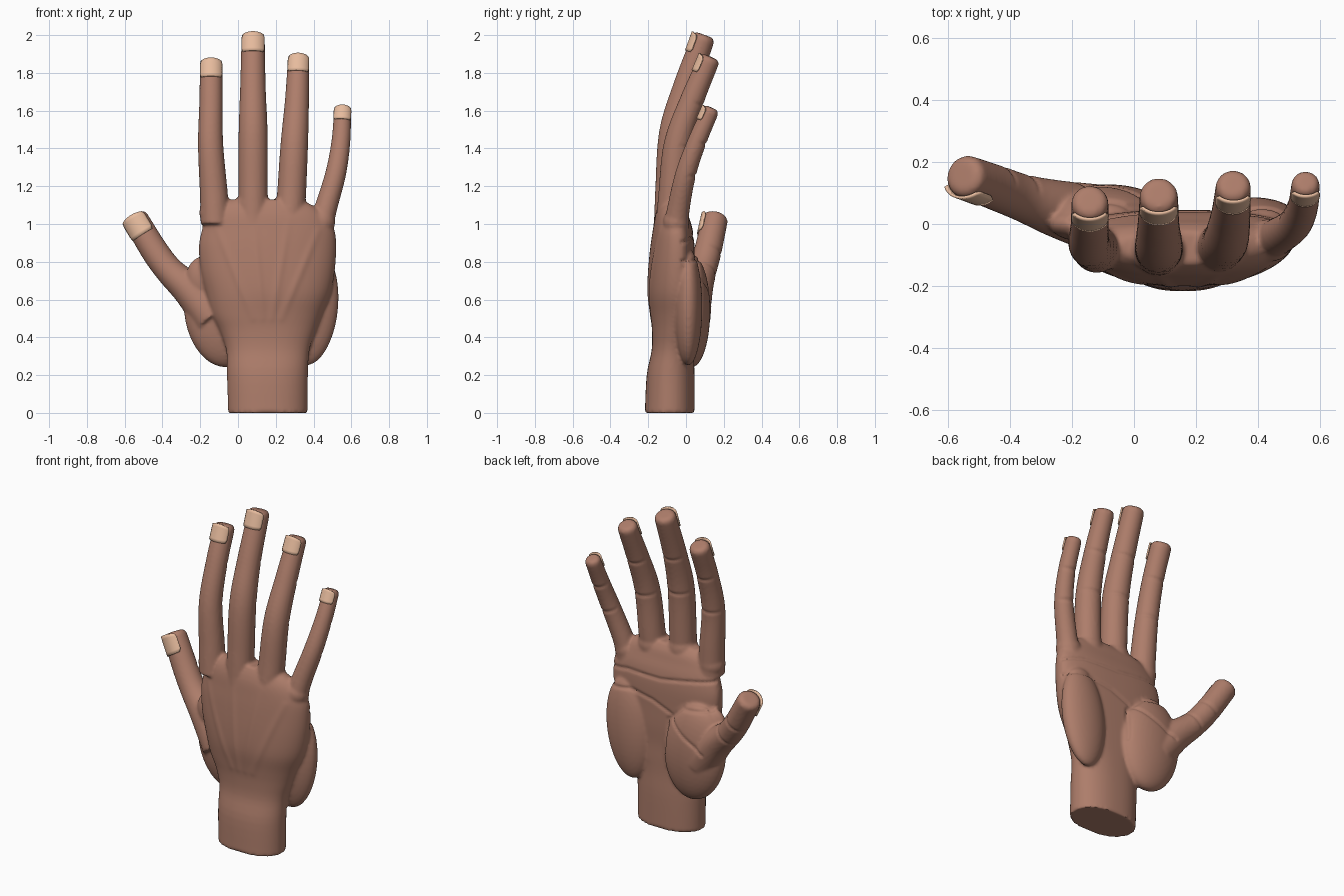
import bpy, bmesh, math
from mathutils import Vector, Matrix

if "Cube" in bpy.data.objects:
    bpy.data.objects.remove(bpy.data.objects["Cube"])

def material(name, col):
    m = bpy.data.materials.new(name)
    m.diffuse_color = (*col, 1)
    m.use_nodes = True
    m.node_tree.nodes["Principled BSDF"].inputs["Base Color"].default_value = m.diffuse_color
    return m

SKIN = material("skin", (0.42, 0.205, 0.145))
NAIL = material("nail", (0.80, 0.50, 0.34))

def add_object(name, bm, mat):
    me = bpy.data.meshes.new(name)
    bm.to_mesh(me)
    bm.free()
    me.materials.append(mat)
    ob = bpy.data.objects.new(name, me)
    bpy.context.collection.objects.link(ob)
    return ob

def loft(bm, rings):
    loops = [[bm.verts.new(p) for p in r] for r in rings]
    n = len(loops[0])
    for a, b in zip(loops, loops[1:]):
        for i in range(n):
            bm.faces.new((a[i], a[(i + 1) % n], b[(i + 1) % n], b[i]))
    bm.faces.new(loops[0][::-1])
    bm.faces.new(loops[-1])

def ellipsoid(bm, centre, radii, tilt=0, turn=0):
    mat = (Matrix.Translation(centre) @ Matrix.Rotation(tilt, 4, 'Y')
           @ Matrix.Rotation(turn, 4, 'Z') @ Matrix.Diagonal((*radii, 1)))
    bmesh.ops.create_uvsphere(bm, u_segments=40, v_segments=24, radius=1, matrix=mat)

def spline(pts, steps=8):
    """Catmull-Rom through tuples of any length."""
    p = [[2 * a - b for a, b in zip(pts[0], pts[1])], *pts,
         [2 * a - b for a, b in zip(pts[-1], pts[-2])]]
    out = []
    for i in range(1, len(p) - 2):
        for s in range(steps):
            t = s / steps
            out.append([0.5 * (2 * b + (c - a) * t + (2 * a - 5 * b + 4 * c - d) * t * t
                        + (3 * b - a - 3 * c + d) * t ** 3)
                        for a, b, c, d in zip(*p[i - 1:i + 3])])
    return out + [list(pts[-1])]

def frame(t, dorsal):
    t = t.normalized()
    d = (dorsal - t * dorsal.dot(t)).normalized()
    return t, d, t.cross(d)

# Digits: (x, y, z, radius) from base to tip, and the direction the nail faces
BACK = Vector((0, -1, 0))
DIGITS = {
    "index": ([(-0.12, -0.08, 1.0, .078), (-0.128, -0.075, 1.16, .074), (-0.145, -0.062, 1.42, .067),
               (-0.143, -0.005, 1.65, .062), (-0.142, 0.066, 1.835, .060)], BACK),
    "middle": ([(0.08, -0.09, 1.0, .08), (0.08, -0.085, 1.18, .078), (0.08, -0.066, 1.48, .077),
                (0.079, -0.003, 1.72, .068), (0.08, 0.088, 1.975, .062)], BACK),
    "ring": ([(0.27, -0.08, 1.0, .08), (0.283, -0.07, 1.15, .077), (0.298, -0.045, 1.42, .073),
              (0.312, 0.03, 1.65, .064), (0.32, 0.118, 1.86, .057)], BACK),
    "little": ([(0.43, -0.055, 0.95, .068), (0.464, -0.04, 1.08, .06), (0.518, 0.0, 1.27, .055),
                (0.545, 0.06, 1.44, .05), (0.553, 0.125, 1.59, .046)], BACK),
    "thumb": ([(-0.13, 0.02, 0.5, .11), (-0.25, 0.05, 0.645, .092), (-0.36, 0.085, 0.75, .076),
               (-0.44, 0.115, 0.855, .073), (-0.54, 0.152, 1.02, .069)], Vector((-0.3, -1, 0.1))),
}

hand = bmesh.new()

# Wrist and palm: z, left, right, back, mid, front
SECTIONS = [(0, -.052, .368, -.218, -.088, .045), (.2, -.058, .37, -.208, -.085, .045),
            (.33, -.062, .378, -.182, -.075, .04), (.43, -.095, .41, -.18, -.06, .04),
            (.52, -.14, .445, -.188, -.05, .04), (.63, -.17, .49, -.2, -.045, .045),
            (.75, -.197, .512, -.197, -.045, .045), (.88, -.207, .52, -.186, -.045, .045),
            (.97, -.19, .51, -.175, -.05, .035), (1.04, -.165, .47, -.165, -.06, .015),
            (1.09, -.12, .41, -.15, -.07, .0), (1.13, -.04, .33, -.13, -.075, -.025)]
rings = []
for z, l, r, back, mid, front in spline(SECTIONS, 4):
    ring = []
    square = 0.75 if z > .4 else 0.95      # palm side is flatter than the wrist
    for i in range(64):
        a = math.tau * i / 64
        c, s = math.cos(a), math.sin(a)
        h = math.copysign(abs(c) ** .85, c)
        y = mid + (front - mid) * s ** square if s > 0 else mid + (mid - back) * s
        ring.append(((l + r) / 2 + (r - l) / 2 * h, y, z))
    rings.append(ring)
loft(hand, rings)

# Ball of the thumb, heel of the palm, thumb web
ellipsoid(hand, (-0.085, 0.03, 0.54), (0.2, 0.098, 0.3), tilt=-0.12)
ellipsoid(hand, (0.385, 0.012, 0.56), (0.145, 0.074, 0.31), tilt=0.1)
ellipsoid(hand, (-0.17, 0.0, 0.70), (0.10, 0.055, 0.13), tilt=-0.3)

# Knuckles
for x, y, z, r in [(-.125, -.075, 1.06, .08), (.078, -.082, 1.105, .088),
                   (.28, -.07, 1.08, .086), (.44, -.052, 1.01, .074)]:
    ellipsoid(hand, (x, y, z), (r, r * .93, r))

# Fingers and thumb with rounded ends, plus a nail plate on each
creases = []
for name, (pts, dorsal) in DIGITS.items():
    path = spline(pts)
    pos = [Vector(p[:3]) for p in path]
    rad = [p[3] for p in path]
    tan = [pos[min(i + 1, len(pos) - 1)] - pos[max(i - 1, 0)] for i in range(len(pos))]
    end_dir, R = tan[-1].normalized(), rad[-1]
    for k in (2, 3):
        creases.append((pos[k * 8], tan[k * 8].normalized(), rad[k * 8]))
    tip = pos[-1].copy()
    # end cap stations
    for u in (20, 40, 60, 75, 87):
        a = math.radians(u)
        pos.append(tip + end_dir * (math.sin(a) * .028))
        rad.append(R * (.55 + .45 * math.cos(a)) if u < 87 else R * .5)
        tan.append(end_dir)
    rings = []
    for p, r, t in zip(pos, rad, tan):
        t, d, s = frame(t, dorsal)
        rings.append([p + (d * math.cos(a) + s * math.sin(a)) * r
                      for a in (math.tau * i / 28 for i in range(28))])
    loft(hand, rings)

    nail = bmesh.new()
    t, d, s = frame(end_dir, dorsal)
    length = R * 1.75
    grid = []
    for j in range(7):
        v = j / 6
        w = math.radians(62 if 0 < j < 6 else 54)
        row = []
        for i in range(13):
            u = i / 6 - 1
            a = u * w
            along = .024 - length * (1 - v) - .010 * u * u * (1 if v > .5 else -.3)
            # gently arched plate, a little flatter than the finger
            row.append(nail.verts.new(tip + t * along + d * (R * (.12 + .92 * math.cos(a)))
                                      + s * (R * 1.06 * math.sin(a))))
        grid.append(row)
    for a, b in zip(grid, grid[1:]):
        for i in range(12):
            nail.faces.new((a[i], a[i + 1], b[i + 1], b[i]))
    bmesh.ops.recalc_face_normals(nail, faces=nail.faces)
    ob = add_object(name + "_nail", nail, NAIL)
    sol = ob.modifiers.new("thickness", 'SOLIDIFY')
    sol.thickness, sol.offset = .009, 0
    for p in ob.data.polygons:
        p.use_smooth = True

# Merge everything fleshy into one skin
bmesh.ops.recalc_face_normals(hand, faces=hand.faces)
ob = add_object("hand", hand, SKIN)
rm = ob.modifiers.new("merge", 'REMESH')
rm.mode, rm.voxel_size = 'VOXEL', .0095
sm = ob.modifiers.new("soften", 'SMOOTH')
sm.factor, sm.iterations = .5, 4
baked = bpy.data.meshes.new_from_object(ob.evaluated_get(bpy.context.evaluated_depsgraph_get()))
ob.modifiers.clear()
ob.data = baked
baked.name = "hand"
if not baked.materials:
    baked.materials.append(SKIN)

def seg_dist(p, a, b):
    a, b = Vector(a), Vector(b)
    k = max(0, min(1, (p - a).dot(b - a) / (b - a).length_squared))
    return (p - a - (b - a) * k).length

# Palm lines and back-of-hand tendons, as (x, z) polylines
PALM = [[(.53, .90), (.38, .93), (.15, .93), (-.05, .96), (-.2, .98)],
        [(.53, .80), (.36, .82), (.2, .79), (.08, .74)],
        [(-.2, .82), (-.02, .8), (.09, .70), (.1, .5)], [(.08, .74), (-.05, .66), (-.2, .58)]]
TENDONS = [[(.08, .5), (-.12, 1.0)], [(.13, .5), (.08, 1.05)], [(.18, .5), (.27, 1.03)], [(.23, .5), (.42, .96)]]
normals = [v.normal.copy() for v in baked.vertices]
for v, n in zip(baked.vertices, normals):
    q, move = Vector((v.co.x, v.co.z)), 0
    if n.y > .3 and .3 < v.co.z < 1.05 and v.co.x > -.25:
        d = min(seg_dist(q, a, b) for line in PALM for a, b in zip(line, line[1:]))
        move -= .008 * math.exp(-(d / .010) ** 2)
    elif n.y < -.3 and .4 < v.co.z < 1.05 and v.co.x > -.2:
        d = min(seg_dist(q, a, b) for a, b in TENDONS)
        move += .005 * math.exp(-(d / .02) ** 2) * math.sin(math.pi * (v.co.z - .4) / .65)
    if n.y > .1:
        for c, t, r in creases:
            if (v.co - c).length < r * 1.4:
                move -= .006 * math.exp(-((v.co - c).dot(t) / .010) ** 2) * n.y
    if move:
        v.co += n * move
for p in baked.polygons:
    p.use_smooth = True
zmin = min(v.co.z for v in baked.vertices)
for v in baked.vertices:
    if v.co.z < .03:
        v.co.z -= zmin * (1 - max(0, v.co.z) / .03)
bpy.context.view_layer.objects.active = ob
ob.select_set(True)
bpy.ops.object.shade_smooth_by_angle(angle=math.radians(50))
